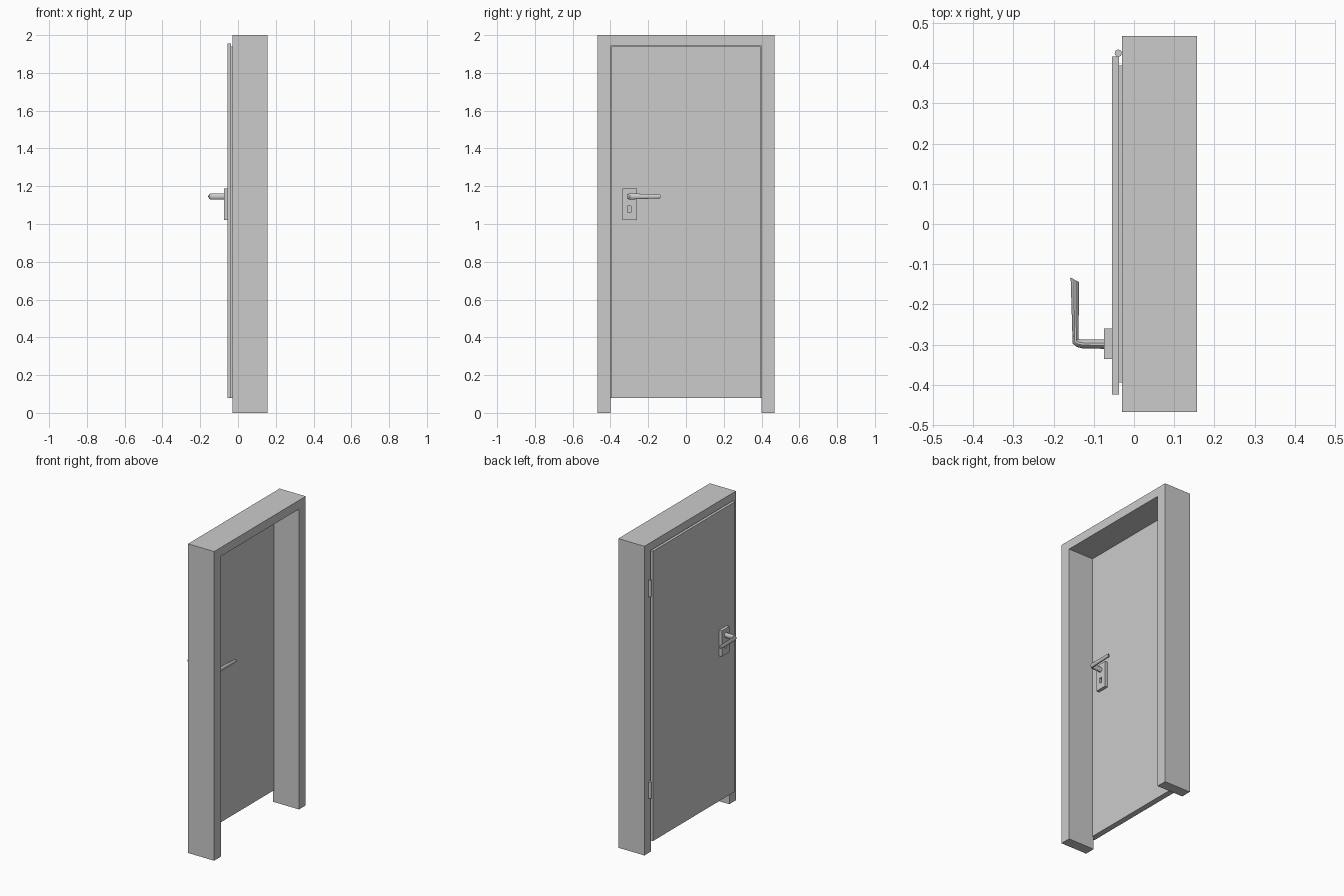
import bpy, bmesh, math

if "Cube" in bpy.data.objects:
    bpy.data.objects.remove(bpy.data.objects["Cube"])


def finish(bm, name, smooth=False):
    bmesh.ops.recalc_face_normals(bm, faces=bm.faces)
    me = bpy.data.meshes.new(name)
    bm.to_mesh(me)
    bm.free()
    ob = bpy.data.objects.new(name, me)
    bpy.context.collection.objects.link(ob)
    if smooth:
        bpy.ops.object.select_all(action='DESELECT')
        ob.select_set(True)
        bpy.context.view_layer.objects.active = ob
        bpy.ops.object.shade_smooth_by_angle(angle=math.radians(35))
    return ob


def loft(name, rings, smooth=False, closed=False):
    """Skin a list of equal-length rings; cap the ends or close the loop."""
    bm = bmesh.new()
    vs = [[bm.verts.new(p) for p in r] for r in rings]
    n = len(vs[0])
    pairs = list(zip(vs, vs[1:])) + ([(vs[-1], vs[0])] if closed else [])
    for a, b in pairs:
        for i in range(n):
            j = (i + 1) % n
            bm.faces.new((a[i], a[j], b[j], b[i]))
    if not closed:
        bm.faces.new(vs[0])
        bm.faces.new(vs[-1])
    return finish(bm, name, smooth)


def rect(x, y0, y1, z0, z1):
    return [(x, y0, z0), (x, y1, z0), (x, y1, z1), (x, y0, z1)]


def box(name, x0, x1, *yz):
    return loft(name, [rect(x0, *yz), rect(x1, *yz)])


# Door frame: an upside-down U extruded through the wall thickness
W, O, TOP = 0.468, 0.40, 1.943
profile = [(-W, 0), (-O, 0), (-O, TOP), (O, TOP), (O, 0), (W, 0), (W, 2), (-W, 2)]
loft("door_frame", [[(x, y, z) for y, z in profile] for x in (-0.03, 0.157)])

# Rebated door leaf: overlapping outer lip and the inner panel
box("door_lip", -0.055, -0.037, -0.424, 0.417, 0.08, 1.955)
box("door_panel", -0.037, -0.018, -0.395, 0.395, 0.08, 1.94)

# Hinge knuckles
for name, z in (("lower_hinge", 0.41), ("upper_hinge", 1.715)):
    circle = [(math.cos(a) * 0.009 - 0.039, math.sin(a) * 0.009 + 0.425)
              for a in (2 * math.pi * i / 16 for i in range(16))]
    loft(name, [[(x, y, z + dz) for x, y in circle] for dz in (-0.053, 0.053)], True)

# Lever stations: outer (depth, y), inner (depth, y), half height
STATIONS = [
    ((0.018, -0.311), (0.018, -0.287), 0.017),
    ((0.073, -0.310), (0.070, -0.287), 0.017),
    ((0.088, -0.306), (0.079, -0.287), 0.017),
    ((0.098, -0.297), (0.083, -0.286), 0.0165),
    ((0.103, -0.133), (0.081, -0.145), 0.010),
]


def lever_ring(base, s, outer, inner, h, n=12):
    ring = []
    for i in range(n):
        a = 2 * math.pi * (i + 0.5) / n
        t = 0.5 + 0.5 * math.cos(a)
        d = inner[0] + (outer[0] - inner[0]) * t
        y = inner[1] + (outer[1] - inner[1]) * t
        ring.append((base + s * d, y, 1.146 + h * math.sin(a)))
    return ring


# Handle set on both faces: plate with keyhole, and lever
for side, base, s in (("outer", -0.055, -1), ("inner", -0.018, 1)):
    face = base + s * 0.02
    plate, hole = (-0.336, -0.260, 1.02, 1.187), (-0.309, -0.292, 1.06, 1.094)
    loft(side + "_handle_plate",
         [rect(base, *plate), rect(face, *plate), rect(face, *hole), rect(base, *hole)],
         closed=True)
    loft(side + "_lever", [lever_ring(base, s, *st) for st in STATIONS], True)
